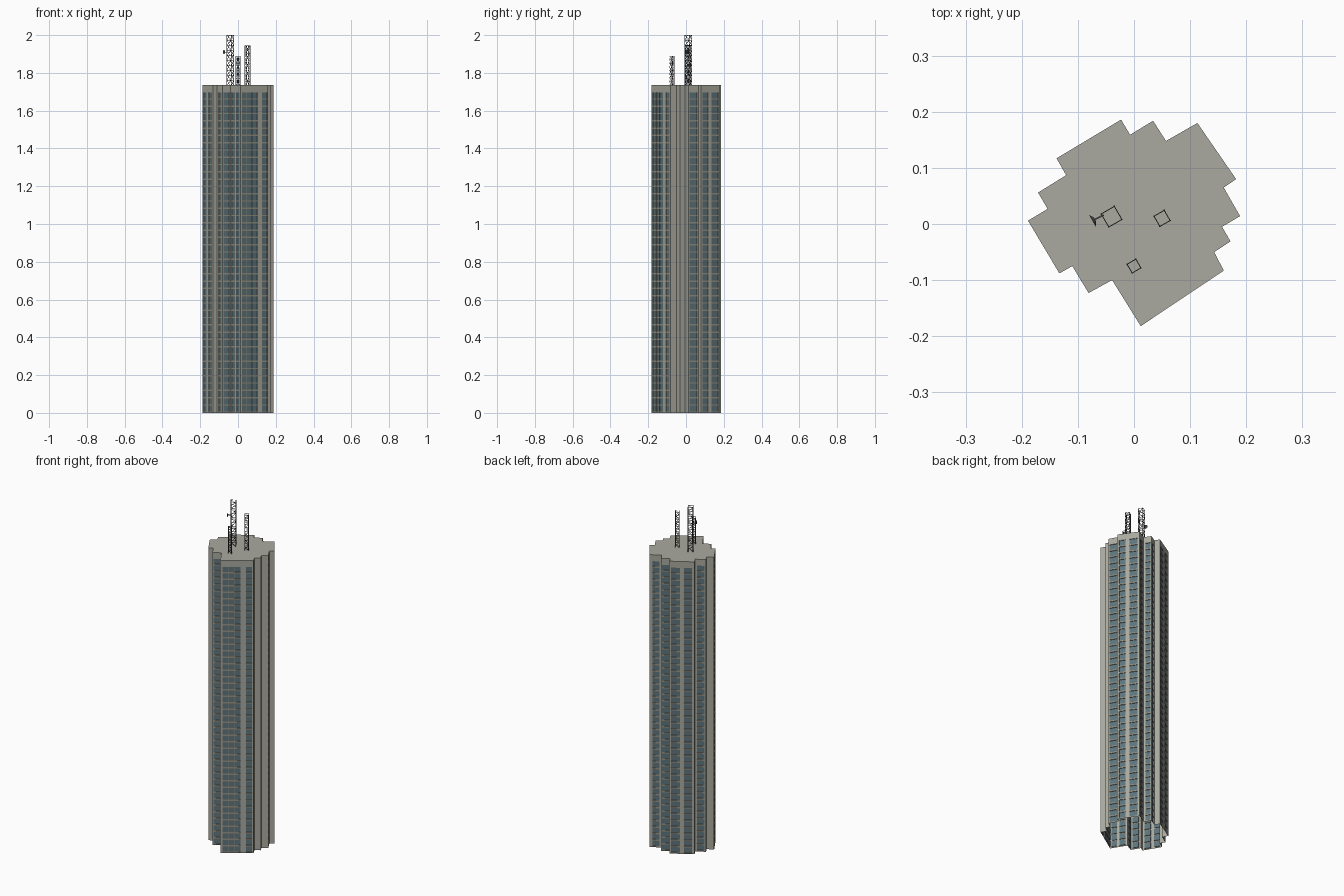
import bpy, bmesh, math
from mathutils import Vector, Matrix

if "Cube" in bpy.data.objects:
    bpy.data.objects.remove(bpy.data.objects["Cube"])

TOP, CROWN, FLOORS = 1.735, 1.697, 44
RECESS = 0.004


def material(name, rgb):
    m = bpy.data.materials.new(name)
    m.diffuse_color = (*rgb, 1)
    m.use_nodes = True
    m.node_tree.nodes["Principled BSDF"].inputs["Base Color"].default_value = m.diffuse_color
    return m


CONCRETE = material("concrete", (0.40, 0.40, 0.35))
GLASS = material("blue_grey_glass", (0.11, 0.175, 0.20))
BAND = material("tan_floor_band", (0.31, 0.29, 0.23))
STEEL = material("dark_steel", (0.09, 0.09, 0.09))


def finish(bm, name, mats):
    me = bpy.data.meshes.new(name)
    bm.to_mesh(me)
    bm.free()
    for m in mats:
        me.materials.append(m)
    ob = bpy.data.objects.new(name, me)
    bpy.context.collection.objects.link(ob)
    return ob


# Stepped plan, counter-clockwise: corner, then window bays (start, end, panes) on the wall that follows
PLAN = [
    (.012, -.182, [(.06, .61, 3), (.77, .95, 1)]),
    (.160, -.083, []),
    (.143, -.050, []),
    (.172, -.031, []),
    (.157, -.005, []),
    (.189, .014, [(.10, .85, 1)]),
    (.160, .065, []),
    (.182, .080, [(.08, .36, 1), (.54, .92, 1)]),
    (.113, .180, [(.25, .83, 1)]),
    (.057, .148, [(.20, .85, 1)]),
    (.034, .184, [(.10, .85, 1)]),
    (-.007, .159, []),
    (-.023, .186, [(.06, .42, 1), (.58, .90, 1)]),
    (-.138, .117, []),
    (-.121, .087, [(.15, .85, 1)]),
    (-.171, .056, []),
    (-.154, .027, []),
    (-.189, .006, [(.10, .40, 1), (.58, .90, 1)]),
    (-.133, -.088, []),
    (-.110, -.075, [(.20, .80, 1)]),
    (-.081, -.123, [(.10, .85, 1)]),
    (-.039, -.100, [(.10, .45, 1), (.60, .90, 1)]),
]


def tower():
    bm = bmesh.new()
    step = CROWN / FLOORS

    def quad(pts, mat=0):
        bm.faces.new([bm.verts.new(p) for p in pts]).material_index = mat

    for i, (ax, ay, bays) in enumerate(PLAN):
        bx, by, _ = PLAN[(i + 1) % len(PLAN)]
        a, b = Vector((ax, ay, 0)), Vector((bx, by, 0))
        inward = Vector((ay - by, bx - ax, 0)).normalized() * RECESS

        def pt(u, z, inset=False):
            return a.lerp(b, u) + Vector((0, 0, z)) + (inward if inset else Vector())

        def wall(u0, u1, z0, z1, mat=0):
            quad([pt(u0, z0), pt(u1, z0), pt(u1, z1), pt(u0, z1)], mat)

        # crown band and plain piers between bays
        wall(0, 1, CROWN, TOP)
        ends = [0] + [v for bay in bays for v in bay[:2]] + [1]
        for u0, u1 in zip(ends[::2], ends[1::2]):
            wall(u0, u1, 0, CROWN)
        # recessed windows, one row per floor
        for u0, u1, panes in bays:
            for f in range(FLOORS):
                z0, z1 = f * step + 0.007, (f + 1) * step
                wall(u0, u1, f * step, z0, 2)
                w = (u1 - u0) / panes
                for p in range(panes):
                    s = u0 + p * w
                    e = s + w
                    if p < panes - 1:      # mullion
                        e -= 0.012
                        wall(e, s + w, z0, z1, 2)
                    outer = [(s, z0), (e, z0), (e, z1), (s, z1)]
                    quad([pt(u, z, True) for u, z in outer], 1)
                    for k in range(4):     # reveals
                        c, d = outer[k], outer[(k + 1) % 4]
                        quad([pt(*c), pt(*d), pt(*d, True), pt(*c, True)])
    # flat roof
    quad([(x, y, TOP) for x, y, _ in PLAN])
    finish(bm, "tower", [CONCRETE, GLASS, BAND])


def bar(bm, p, q, t):
    """Square bar from p to q."""
    p, q = Vector(p), Vector(q)
    d = q - p
    rot = d.to_track_quat('Z', 'Y').to_matrix().to_4x4()
    m = Matrix.Translation((p + q) / 2) @ rot @ Matrix.Diagonal((t, t, d.length, 1))
    bmesh.ops.create_cube(bm, size=1, matrix=m)


def mast(name, x, y, side, top, bays):
    bm = bmesh.new()
    r = side / math.sqrt(2)
    ring = [(x + r * math.cos(math.radians(75 + 90 * k)),
             y + r * math.sin(math.radians(75 + 90 * k))) for k in range(4)]
    h = (top - TOP) / bays
    for k in range(4):
        c, d = ring[k], ring[(k + 1) % 4]
        bar(bm, (*c, TOP), (*c, top), 0.0024)
        for n in range(bays):
            z0, z1 = TOP + n * h, TOP + (n + 1) * h
            bar(bm, (*c, z1 - 0.001), (*d, z1 - 0.001), 0.0016)
            s, e = (z0, z1) if n % 2 else (z1, z0)
            bar(bm, (*c, s), (*d, e), 0.0016)
    finish(bm, name, [STEEL])


def dish():
    # shallow bowl on a short arm, facing away from the tall mast
    bm = bmesh.new()
    centre = Vector((-.072, .007, 1.91))
    aim = Vector((-.86, -.5, 0))
    m = Matrix.Translation(centre) @ aim.to_track_quat('Z', 'Y').to_matrix().to_4x4()
    bmesh.ops.create_cone(bm, cap_ends=True, segments=12, radius1=0.004,
                          radius2=0.012, depth=0.005, matrix=m)
    bar(bm, centre, (-.054, .016, 1.91), 0.003)
    finish(bm, "antenna_dish", [STEEL])


tower()
mast("tall_mast", -.040, .013, .027, 2.0, 10)
mast("middle_mast", .050, .010, .021, 1.945, 10)
mast("short_mast", .000, -.075, .018, 1.89, 8)
dish()
